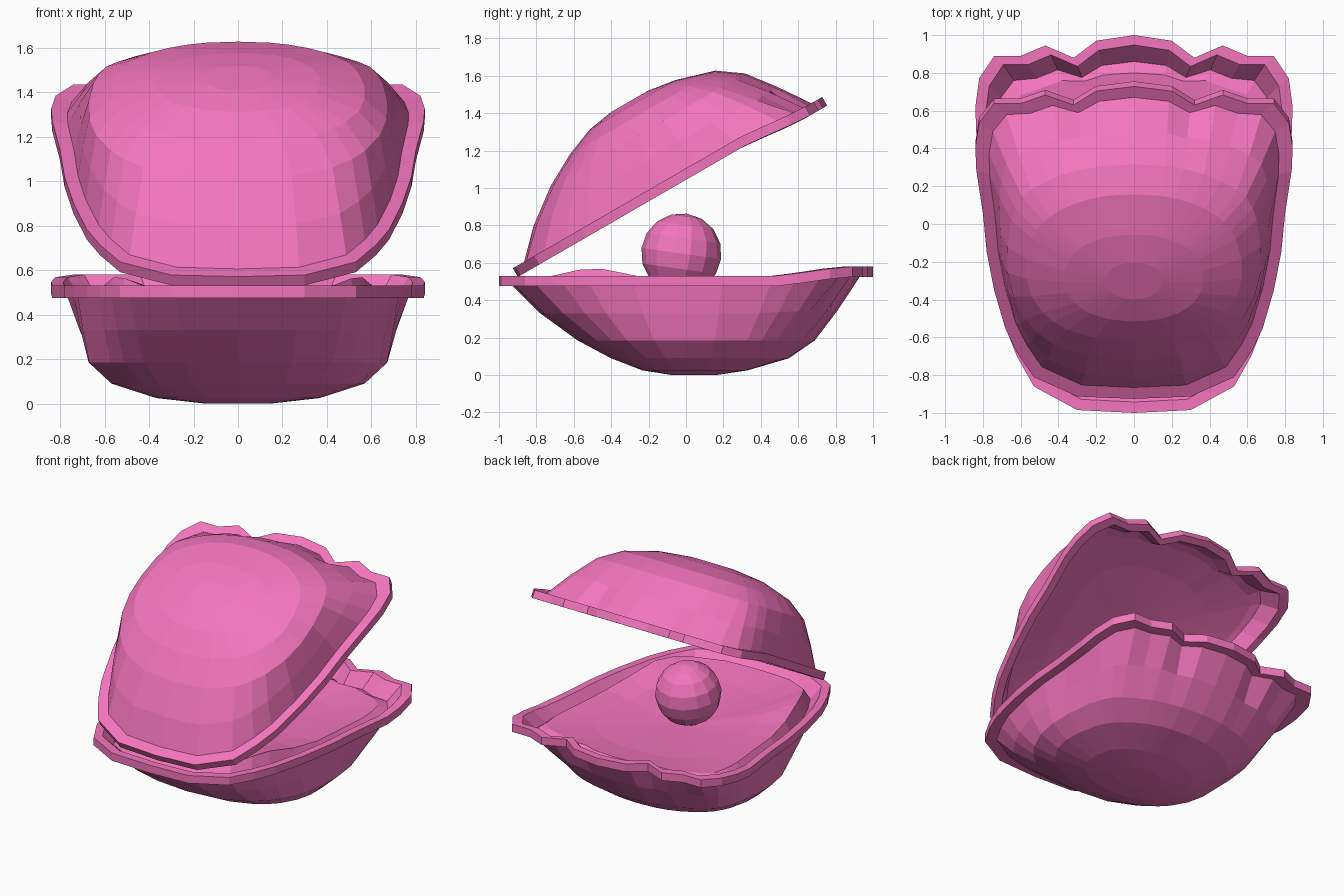
import bpy, bmesh, math
from mathutils import Matrix, Vector

if "Cube" in bpy.data.objects:
    bpy.data.objects.remove(bpy.data.objects["Cube"])

pink = bpy.data.materials.new("pink")
pink.diffuse_color = (0.91, 0.18, 0.51, 1)
pink.use_nodes = True
pink.node_tree.nodes["Principled BSDF"].inputs["Base Color"].default_value = pink.diffuse_color

# Right half of the rim outline, hinge (back of mouth) to scalloped lip
HALF = [(0, -1), (0.3, -0.985), (0.53, -0.86), (0.62, -0.7), (0.68, -0.55), (0.74, -0.3),
        (0.78, -0.05), (0.80, 0.2), (0.835, 0.48), (0.84, 0.62), (0.82, 0.77), (0.74, 0.89),
        (0.6, 0.89), (0.47, 0.945), (0.32, 0.88), (0.2, 0.97), (0, 1)]
OUTLINE = HALF + [(-x, y) for x, y in HALF[-2:0:-1]]
CY = 0.05


def ring(sx, front, back, z, smooth=0.0, oval=0.0, lift=1.0, wave=0.0):
    """One loop: scaled outline, scallops faded by smooth, corners rounded by oval."""
    pts = []
    for x, y in OUTLINE:
        up = 0.05 * lift * max(0, min(1, (y - 0.5) / 0.35))
        hump = wave * math.exp(-((y + 0.6) / 0.3) ** 2)
        if y > 0.7:
            y += smooth * (0.96 - 0.35 * abs(x) ** 3 - y)
        # Pull towards a squarish oval
        p = Vector((x, y - CY))
        q = Vector((abs(p.x) / 0.82, abs(p.y) / (0.93 if p.y > 0 else 1.05)))
        size = (q.x ** 2.2 + q.y ** 2.2) ** (1 / 2.2)
        p *= 1 + oval * (1 / size - 1)
        sy = front if p.y > 0 else back
        pts.append(Vector((p.x * sx, CY + p.y * sy, z + up + hump)))
    return pts


def loft(name, rings, matrix=None, flip=False, cap_start=False, tip=None):
    bm = bmesh.new()
    loops = [[bm.verts.new(p) for p in r] for r in rings]
    n = len(OUTLINE)
    for a, b in zip(loops, loops[1:]):
        for i in range(n):
            j = (i + 1) % n
            bm.faces.new((a[i], a[j], b[j], b[i]))
    if cap_start:
        bm.faces.new(loops[0][::-1])
    if tip:
        t = bm.verts.new(tip)
        for i in range(n):
            bm.faces.new((loops[-1][i], loops[-1][(i + 1) % n], t))
    if matrix:
        bm.transform(matrix)
    if flip:
        bmesh.ops.reverse_faces(bm, faces=bm.faces[:])
    me = bpy.data.meshes.new(name)
    bm.to_mesh(me)
    bm.free()
    me.materials.append(pink)
    ob = bpy.data.objects.new(name, me)
    bpy.context.collection.objects.link(ob)
    return ob


def valve(prefix, lift, wall, edge, centre, wave, matrix=None, flip=False):
    # Bowl, thick rim and inner wall: x, front y, back y scale, z, smooth, oval, lift
    bowl = [(0.18, 0.12, 0.12, 0.0, 1, 1, 0), (0.45, 0.3, 0.27, 0.025, 1, 1, 0),
            (0.7, 0.54, 0.43, 0.09, 1, 0.9, 0), (0.83, 0.69, 0.6, 0.185, 0.9, 0.7, 0),
            (0.88, 0.82, 0.79, 0.33, 0.6, 0.35, 0.3), (0.92, 0.93, 0.93, 0.475, 0.1, 0.05, 1)]
    rim = [(1, 1, 1, 0.475, 0, 0, 1), (1, 1, 1, 0.53, 0, 0, 1),
           (0.935, 0.945, 0.945, 0.53, 0, 0, 1), (0.86, 0.86, 0.87, wall, 0.2, 0, 0.5)]
    rings = [ring(*r[:6], r[6] * lift) for r in bowl + rim]
    loft(prefix + "_shell", rings, matrix, flip, cap_start=True)
    # Soft lining, starting on the inner wall
    mid = edge + (centre - edge) * 0.4
    lining = [rings[-1],
              ring(0.82, 0.81, 0.83, edge, 0.6, 0.1, 0.2 * lift, wave),
              ring(0.58, 0.58, 0.6, mid, 1, 0.5, 0, wave * 0.3)]
    loft(prefix + "_lining", lining, matrix, flip, tip=(0, CY, centre))


valve("lower", 1.0, 0.455, 0.50, 0.45, 0.07)

# Upper valve: a shorter copy mirrored in z and swung open about the hinge
hinge = Vector((0, -1.0, 0.5))
swing = (Matrix.Translation(hinge) @ Matrix.Rotation(math.radians(30), 4, 'X')
         @ Matrix.Translation((0, 0.1, 0)) @ Matrix.Diagonal((1, 0.945, -0.97, 1))
         @ Matrix.Translation(-hinge))
valve("upper", 0.7, 0.43, 0.42, 0.37, 0.0, swing, True)

# Pearl
bpy.ops.mesh.primitive_uv_sphere_add(segments=14, ring_count=8, radius=0.215,
                                     location=(0, -0.025, 0.65),
                                     rotation=(math.radians(-8), 0, 0))
pearl = bpy.context.object
pearl.name = "pearl"
pearl.data.materials.append(pink)
